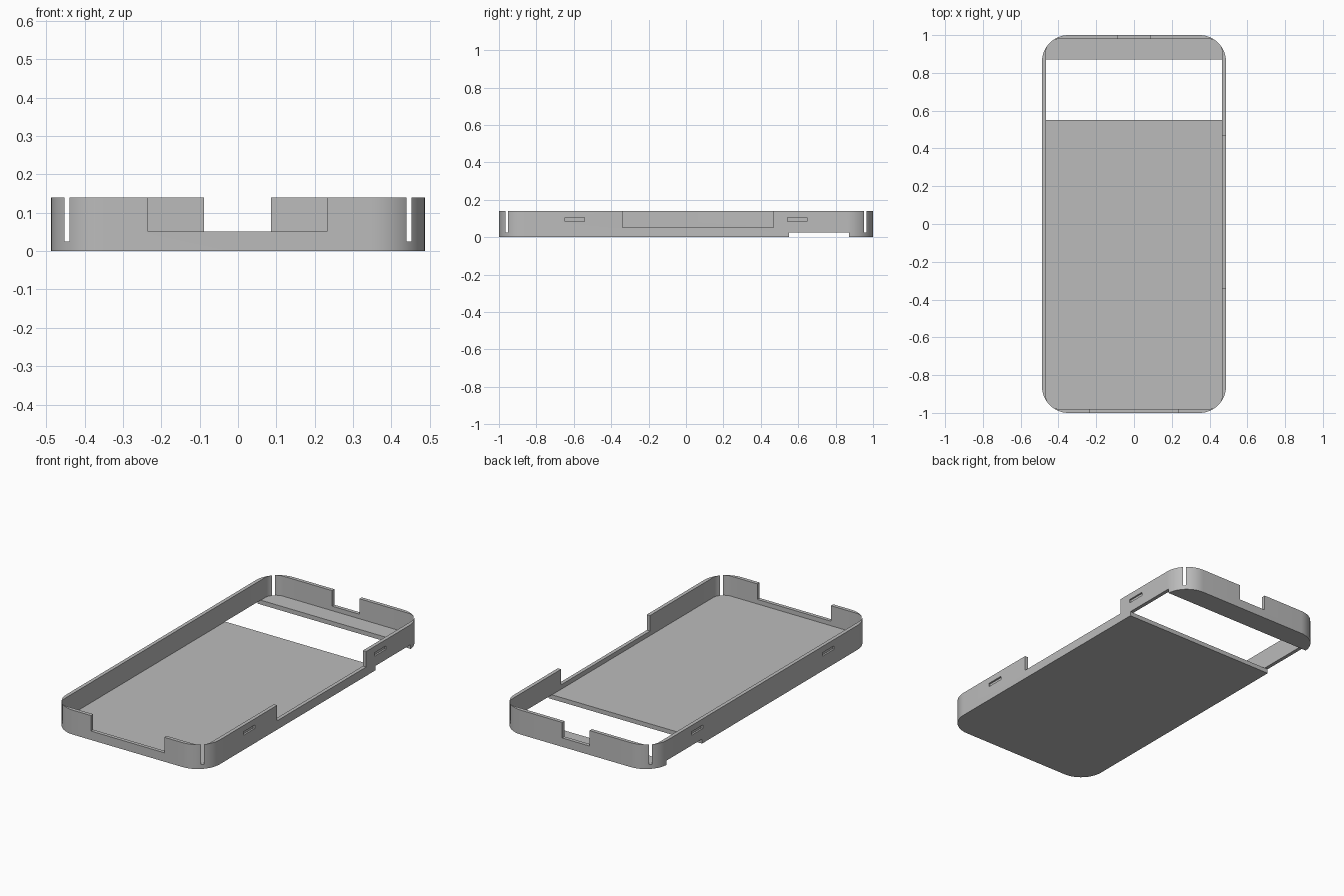
import bpy
import bmesh
import math

old = bpy.data.objects.get("Cube")
if old:
    bpy.data.objects.remove(old, do_unlink=True)

HALF_X, HALF_Y, HEIGHT = 0.487, 1.0, 0.14
WALL, FLOOR, RIM_LOW = 0.021, 0.025, 0.051

grey = bpy.data.materials.new("plain grey")
grey.use_nodes = True
color = (0.5, 0.5, 0.5, 1)
grey.diffuse_color = color
grey.node_tree.nodes["Principled BSDF"].inputs["Base Color"].default_value = color


def rounded_block(name, hx, hy, radius, z0, z1, steps=14):
    """Upright prism with rounded corners."""
    bm = bmesh.new()
    verts = []
    for k, (sx, sy) in enumerate([(1, 1), (-1, 1), (-1, -1), (1, -1)]):
        for i in range(steps + 1):
            a = (k + i / steps) * math.pi / 2
            verts.append(bm.verts.new((sx * (hx - radius) + radius * math.cos(a),
                                       sy * (hy - radius) + radius * math.sin(a), z0)))
    base = bm.faces.new(verts)
    top = bmesh.ops.extrude_face_region(bm, geom=[base])["geom"]
    moved = [g for g in top if isinstance(g, bmesh.types.BMVert)]
    bmesh.ops.translate(bm, verts=moved, vec=(0, 0, z1 - z0))
    bmesh.ops.recalc_face_normals(bm, faces=bm.faces)
    return add_object(name, bm)


def box(name, x, y, z):
    """Box given by its (low, high) range on each axis."""
    bm = bmesh.new()
    bmesh.ops.create_cube(bm, size=1)
    for v in bm.verts:
        v.co = [r[0] if c < 0 else r[1] for c, r in zip(v.co, (x, y, z))]
    return add_object(name, bm)


def add_object(name, bm):
    mesh = bpy.data.meshes.new(name)
    bm.to_mesh(mesh)
    bm.free()
    mesh.materials.append(grey)
    obj = bpy.data.objects.new(name, mesh)
    bpy.context.collection.objects.link(obj)
    return obj


def cut(target, cutter):
    mod = target.modifiers.new("cut", "BOOLEAN")
    mod.operation = "DIFFERENCE"
    mod.solver = "EXACT"
    mod.object = cutter
    bpy.context.view_layer.objects.active = target
    bpy.ops.object.modifier_apply(modifier=mod.name)
    bpy.data.objects.remove(cutter, do_unlink=True)


# Tray; the tighter inner corners break through and leave the corner slits
case = rounded_block("protective_case", HALF_X, HALF_Y, 0.14, 0, HEIGHT)
cut(case, rounded_block("cavity", HALF_X - WALL, HALF_Y - WALL, 0.068, FLOOR, 0.3))

# Opening across the floor
cut(case, box("floor_window", (-0.6, 0.6), (0.55, 0.872), (-0.1, FLOOR + 0.0005)))

# Rim cutouts: front, back and left side
cut(case, box("front_cutout", (-0.234, 0.232), (-1.1, -0.9), (RIM_LOW, 0.3)))
cut(case, box("back_cutout", (-0.088, 0.086), (0.9, 1.1), (RIM_LOW, 0.3)))
cut(case, box("side_cutout", (0.4, 0.6), (-0.34, 0.467), (RIM_LOW, 0.3)))

# Shallow grip grooves in both long sides
for side in (-1, 1):
    for y in (-0.595, 0.595):
        x = sorted((side * (HALF_X - 0.01), side * 0.6))
        cut(case, box("groove", x, (y - 0.052, y + 0.052), (0.084, 0.104)))

bpy.ops.object.select_all(action="DESELECT")
case.select_set(True)
bpy.context.view_layer.objects.active = case
bpy.ops.object.shade_smooth_by_angle(angle=math.radians(30))
